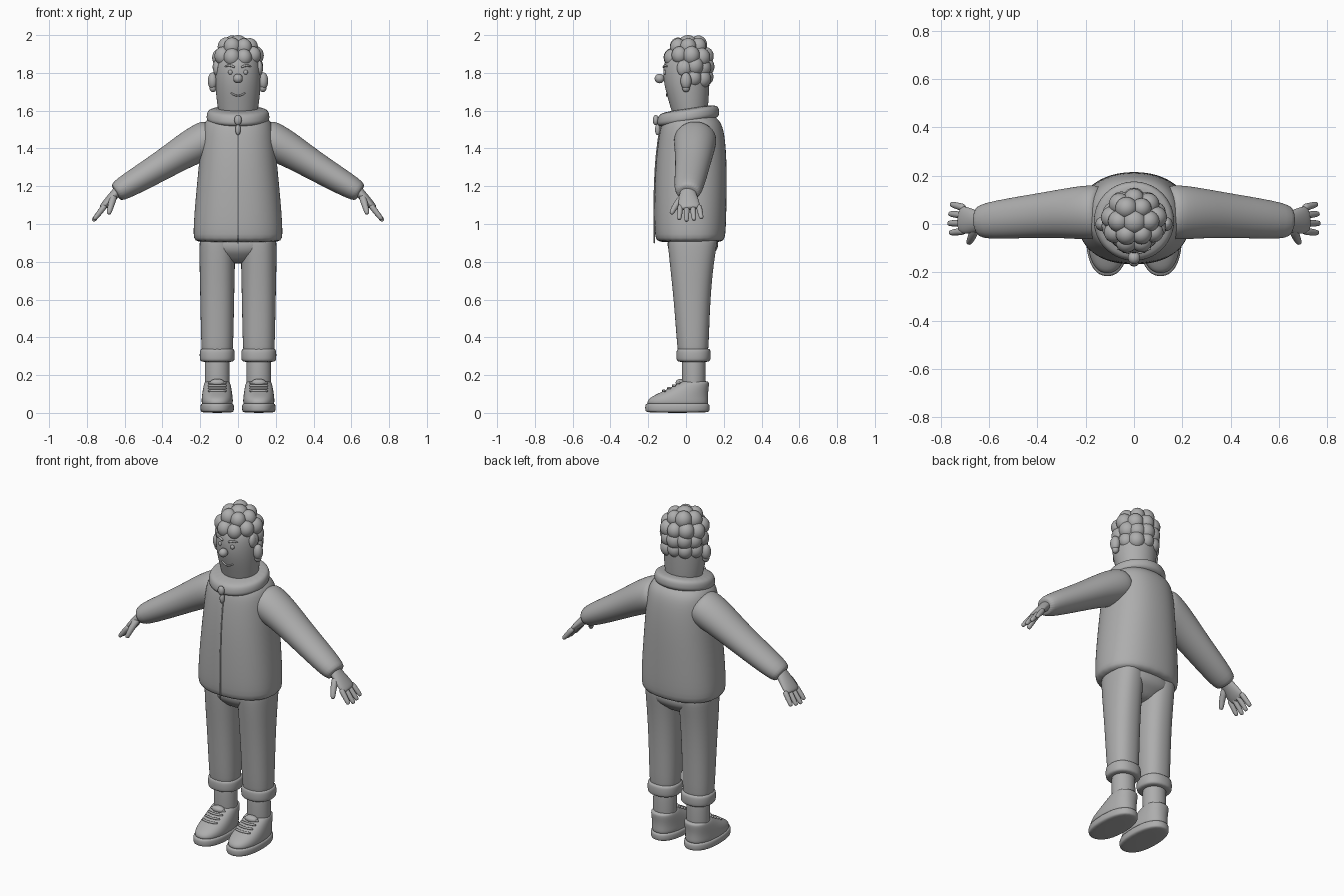
import bpy, bmesh, math, random
from mathutils import Vector, Matrix

if "Cube" in bpy.data.objects:
    bpy.data.objects.remove(bpy.data.objects["Cube"])
random.seed(4)

grey = bpy.data.materials.new("plain grey")
grey.use_nodes = True
colour = (.42, .42, .42, 1)
grey.diffuse_color = colour
grey.node_tree.nodes["Principled BSDF"].inputs["Base Color"].default_value = colour


def finish(name, bm, mirror, subdivide):
    """Turn a bmesh into a smooth grey object, optionally mirrored in x."""
    bmesh.ops.recalc_face_normals(bm, faces=bm.faces)
    for face in bm.faces:
        face.smooth = True
    mesh = bpy.data.meshes.new(name)
    bm.to_mesh(mesh)
    bm.free()
    mesh.materials.append(grey)
    part = bpy.data.objects.new(name, mesh)
    bpy.context.collection.objects.link(part)
    if mirror:
        part.modifiers.new("Mirror", 'MIRROR').use_mirror_merge = False
    if subdivide:
        smooth = part.modifiers.new("Smooth", 'SUBSURF')
        smooth.levels = smooth.render_levels = subdivide


def signed_power(value, exponent):
    return math.copysign(abs(value) ** exponent, value)


def loft(name, rings, power=2, mirror=False, sides=24, subdivide=2):
    """Skin superelliptical rings, each given as (centre, u axis, v axis)."""
    bm = bmesh.new()
    loops = []
    for centre, u, v in rings:
        loop = []
        for i in range(sides):
            angle = math.tau * i / sides
            across = signed_power(math.cos(angle), 2 / power)
            along = signed_power(math.sin(angle), 2 / power)
            loop.append(bm.verts.new(centre + u * across + v * along))
        loops.append(loop)
    for lower, upper in zip(loops, loops[1:]):
        for i in range(sides):
            bm.faces.new((lower[i - 1], lower[i], upper[i], upper[i - 1]))
    bm.faces.new(loops[0])
    bm.faces.new(loops[-1])
    finish(name, bm, mirror, subdivide)


def stack(name, rows, x=0, tilt=0, rim=.01, **options):
    """Upright loft from rows of (z, half width, front y, back y), with rounded rims."""
    def ring(z, width, front, back, inset=0):
        depth = (back - front) / 2 - inset
        return (Vector((x, (front + back) / 2, z)),
                Vector((width - inset, 0, 0)), Vector((0, depth, depth * tilt)))

    bottom, top = rows[0], rows[-1]
    rings = [ring(*bottom, inset=rim), ring(bottom[0] + rim, *bottom[1:])]
    rings += [ring(*row) for row in rows[1:-1]]
    rings += [ring(top[0] - rim, *top[1:]), ring(*top, inset=rim)]
    loft(name, rings, **options)


def limb(name, points, thick, wide=None, cap=.7, **options):
    """Tapered tube with rounded ends; thick and wide are (start, end) radii."""
    wide = wide or thick
    points = [Vector(p) for p in points]
    last = len(points) - 1
    rings = []
    for i, point in enumerate(points):
        t = i / last
        along = (points[min(i + 1, last)] - points[max(i - 1, 0)]).normalized()
        normal = along.cross(Vector((0, 1, 0))).normalized()
        u = normal.cross(along) * (wide[0] + (wide[1] - wide[0]) * t)
        v = normal * (thick[0] + (thick[1] - thick[0]) * t)
        tip = along * v.length * cap
        if i == 0:
            rings.append((point - tip, u * .65, v * .65))
        rings.append((point, u, v))
        if i == last:
            rings.append((point + tip, u * .65, v * .65))
    loft(name, rings, **options)


def blobs(name, items, mirror=False):
    """One object made of ellipsoids given as (centre, radii)."""
    bm = bmesh.new()
    for centre, radii in items:
        place = Matrix.Translation(centre) @ Matrix.Diagonal((*radii, 1))
        bmesh.ops.create_uvsphere(bm, u_segments=24, v_segments=14, radius=1, matrix=place)
    finish(name, bm, mirror, subdivide=0)


small = dict(sides=10, subdivide=1)
paired = dict(mirror=True, power=2.3)

# Jacket, collar and zip
jacket = [(.9, .242, -.168, .212), (1.1, .23, -.17, .216), (1.3, .21, -.164, .218),
          (1.45, .197, -.148, .21), (1.54, .185, -.13, .19), (1.59, .14, -.1, .15)]
stack("jacket", jacket, rim=.02, power=2.3)
stack("collar", [(1.53, .168, -.154, .178), (1.57, .168, -.154, .178),
                 (1.615, .165, -.15, .175)], tilt=.15, rim=.022)
limb("zip_seam", [(0, front, z) for z, width, front, back in jacket[:-1]],
     thick=(.004, .004), **small)
blobs("zip_pull", [((0, -.16, 1.55), (.02, .016, .027)),
                   ((0, -.15, 1.5), (.014, .014, .03))])

# Sleeves and hands
limb("sleeve", [(.14, .05, 1.46), (.27, .045, 1.395), (.4, .035, 1.31), (.64, .01, 1.17)],
     thick=(.108, .062), wide=(.12, .077), cap=.15, mirror=True)
limb("palm", [(.62, .01, 1.19), (.66, .01, 1.15), (.715, .018, 1.09)],
     thick=(.03, .02), wide=(.034, .062), mirror=True)
reach = Vector((.055, 0, -.07))
for i, finger in enumerate(("index", "middle", "ring", "little")):
    knuckle = Vector((.71, -.03 + i * .033, 1.09))
    length = 1 - .12 * abs(i - 1.2)
    spread = Vector((0, (i - 1) * .006, 0))
    limb(finger + "_finger", [knuckle + (reach * length + spread) * t for t in (0, .5, 1)],
         thick=(.017, .013), mirror=True, **small)
limb("thumb", [(.66, -.02, 1.14), (.672, -.055, 1.1), (.683, -.075, 1.06)],
     thick=(.022, .014), mirror=True, **small)

# Trousers with turned-up cuffs, and ankles
leg_x = .11
stack("trouser_seat", [(.79, .12, -.07, .13), (.86, .185, -.098, .17),
                       (.96, .198, -.102, .176)], rim=.04, power=2.4)
stack("trouser_leg", [(.3, .085, -.045, .12), (.6, .09, -.065, .128),
                      (.8, .095, -.088, .148), (.93, .095, -.1, .17)], x=leg_x, **paired)
stack("trouser_cuff", [(.268, .094, -.052, .132), (.343, .094, -.052, .132)],
      x=leg_x, **paired)
stack("ankle", [(.1, .067, -.022, .105), (.3, .067, -.024, .106)], x=leg_x, mirror=True)

# Shoes
stack("sole", [(0, .09, -.218, .127), (.054, .09, -.218, .127)], x=leg_x, **paired)
stack("shoe_upper", [(.04, .084, -.208, .12), (.08, .083, -.2, .118),
                     (.115, .078, -.12, .118), (.17, .07, -.035, .125)], x=leg_x, **paired)
blobs("shoe_tongue", [((leg_x, -.03, .16), (.04, .025, .02))], mirror=True)
for i in range(4):
    y, z = -.125 + i * .026, .117 + i * .014
    limb("lace", [(leg_x + side * .045, y + abs(side) * .014, z) for side in (-1, 0, 1)],
         thick=(.007, .007), mirror=True, **small)

# Head and face
stack("head", [(1.54, .1, -.07, .11), (1.62, .109, -.083, .118), (1.7, .119, -.108, .123),
               (1.78, .123, -.124, .127), (1.87, .118, -.118, .125),
               (1.95, .08, -.07, .09)], rim=.03)
blobs("nose", [((0, -.14, 1.77), (.025, .026, .025))])
blobs("eyes", [((.04, -.11, 1.803), (.012, .01, .013))], mirror=True)
blobs("ears", [((.134, 0, 1.757), (.026, .029, .045)),
               ((.132, 0, 1.72), (.019, .02, .022))], mirror=True)
limb("eyebrow", [(.022, -.118, 1.832), (.045, -.112, 1.842), (.068, -.101, 1.834)],
     thick=(.007, .005), mirror=True, **small)
limb("mouth", [(side * .035, -.103 + abs(side) * .003, 1.678 + side * side * .014)
               for side in (-1, -.5, 0, .5, 1)], thick=(.005, .005), **small)

# Curly hair in rows down from the crown, each centred on the back of the head
curls = [((0, .01, 1.955), (.05, .05, .045))]
for row, (count, sweep) in enumerate(((6, 300), (9, 320), (7, 205), (5, 145))):
    ring = .092 if row else .062
    for i in range(count):
        angle = math.radians(90 + sweep * (i / (count - 1) - .5))
        size = .044 * random.uniform(.93, 1.07)
        centre = (ring * math.cos(angle), .012 + ring * math.sin(angle),
                  1.942 - .055 * row + random.uniform(-.008, .008))
        curls.append((centre, (size, size, size * 1.1)))
blobs("hair_curls", curls)
blobs("sideburns", [((.112, -.02, 1.825), (.02, .028, .04))], mirror=True)
